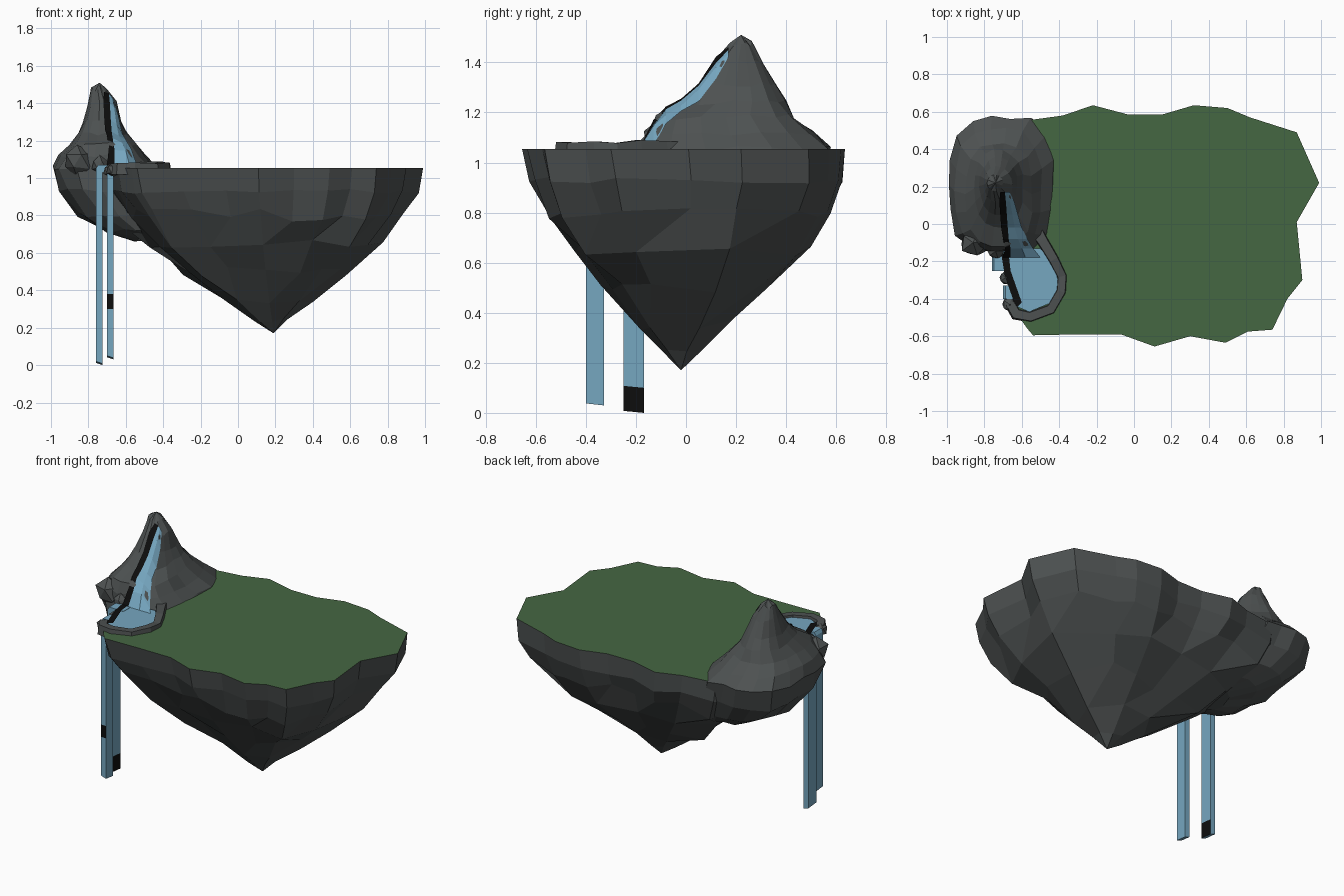
import bpy, bmesh, math, random
from mathutils import Vector
from mathutils.bvhtree import BVHTree

if "Cube" in bpy.data.objects:
    bpy.data.objects.remove(bpy.data.objects["Cube"])

random.seed(7)
TOP = 1.055


def material(name, col):
    m = bpy.data.materials.new(name)
    m.diffuse_color = (*col, 1)
    m.use_nodes = True
    m.node_tree.nodes["Principled BSDF"].inputs["Base Color"].default_value = m.diffuse_color
    return m


ROCK = material("dark rock", (0.075, 0.083, 0.083))
GRASS = material("grass green", (0.06, 0.135, 0.055))
WATER = material("water blue", (0.18, 0.385, 0.53))
BLACK = material("wet black", (0.004, 0.004, 0.004))


def finish(bm, name, mats, recalc=True):
    if recalc:
        bmesh.ops.recalc_face_normals(bm, faces=bm.faces[:])
    me = bpy.data.meshes.new(name)
    bm.to_mesh(me)
    bm.free()
    for m in mats:
        me.materials.append(m)
    ob = bpy.data.objects.new(name, me)
    bpy.context.collection.objects.link(ob)
    return ob


def bridge(bm, a, b):
    """Join two closed rings; b may have the same or half as many points."""
    n = len(a)
    if len(b) == n:
        for i in range(n):
            j = (i + 1) % n
            bm.faces.new((a[i], a[j], b[j], b[i]))
    else:
        for i in range(len(b)):
            j = (i + 1) % len(b)
            bm.faces.new((a[2 * i], a[2 * i + 1], b[i]))
            bm.faces.new((a[2 * i + 1], a[(2 * i + 2) % n], b[j], b[i]))


def fan(bm, ring, point):
    p = bm.verts.new(point)
    for i in range(len(ring)):
        bm.faces.new((ring[i], ring[(i + 1) % len(ring)], p))


# Island: grass cap outline, rock rings shrinking down to a tip
outline = [(.99, .22), (.87, .49), (.62, .57), (.50, .62), (.32, .635), (.15, .585), (-.03, .585),
           (-.22, .635), (-.38, .58), (-.6, .55), (-.72, .42), (-.78, .2), (-.76, -.05), (-.70, -.17),
           (-.67, -.32), (-.64, -.46), (-.57, -.56), (-.54, -.595), (-.3, -.59), (-.07, -.59),
           (.11, -.655), (.30, -.6), (.49, -.635), (.61, -.575), (.74, -.565), (.82, -.4),
           (.90, -.3), (.87, .01)]
tip = Vector((.19, -.02))
bm = bmesh.new()
ring = [bm.verts.new((x, y, TOP)) for x, y in outline]
bm.faces.new(ring).material_index = 1
for z, s, step, dy, js, jz in ((.93, .975, 1, .012, .012, .015), (.80, .89, 1, .012, .02, .045),
                               (.65, .73, 2, .02, .04, .025), (.50, .50, 2, .02, .05, .025),
                               (.35, .275, 4, .01, .03, .02), (.24, .10, 4, 0, .01, .015)):
    new = []
    for x, y in outline[::step]:
        k = s + random.uniform(-js, js)
        p = tip + (Vector((x, y)) - tip) * k
        new.append(bm.verts.new((p.x, p.y + dy, z + random.uniform(-jz, jz))))
    bridge(bm, ring, new)
    ring = new
fan(bm, ring, (.19, -.02, .17))
finish(bm, "island", [ROCK, GRASS])

# Mountain: squarish rings given by z, x range, y range, squareness
levels = [(.67, -.56, -.28, -.02, .30, 2), (.72, -.72, -.3, -.12, .42, 2.2), (.80, -.86, -.32, -.15, .50, 2.6),
          (.93, -.97, -.37, -.17, .56, 3.2), (1.055, -1.0, -.42, -.17, .59, 3.6),
          (1.12, -.96, -.49, -.155, .51, 3), (1.18, -.91, -.54, -.12, .44, 2.6),
          (1.24, -.86, -.59, -.02, .40, 2.2), (1.31, -.83, -.62, .045, .36, 2),
          (1.40, -.805, -.65, .11, .31, 2), (1.475, -.785, -.70, .175, .265, 2)]
bm = bmesh.new()
N = 18
ring = None
for z, x0, x1, y0, y1, p in levels:
    new = []
    for i in range(N):
        t = 2 * math.pi * i / N
        c, s = math.cos(t), math.sin(t)
        k = random.uniform(.92, 1.0) / (abs(c) ** p + abs(s) ** p) ** (1 / p)
        if z > 1.1:
            k *= 1.03
        new.append(bm.verts.new(((x0 + x1) / 2 + c * k * (x1 - x0) / 2, (y0 + y1) / 2 + s * k * (y1 - y0) / 2,
                                 z + random.uniform(-.012, .012))))
    if ring:
        bridge(bm, ring, new)
    else:
        bm.faces.new(new)
    ring = new
fan(bm, ring, (-.74, .22, 1.51))
bm.normal_update()
slope = BVHTree.FromBMesh(bm)
finish(bm, "mountain", [ROCK])

# Stream: ribbon laid on the mountain; its left column is black
POOL_Z = 1.068
path = [(.17, -.715, -.69, -.665), (.12, -.72, -.685, -.64), (.05, -.715, -.68, -.62), (-.02, -.71, -.675, -.60),
        (-.08, -.70, -.67, -.57), (-.13, -.69, -.66, -.54), (-.18, -.70, -.66, -.50)]
bm = bmesh.new()
prev = None
for y, *xs in path:
    xs = [xs[0], xs[1], (xs[1] + xs[2]) / 2, xs[2]]
    row = []
    for x in xs:
        hit = slope.ray_cast(Vector((x, y, 3)), Vector((0, 0, -1)))[0]
        row.append(bm.verts.new((x, y, max(POOL_Z, (hit.z if hit else 0) + .012))))
    if prev:
        for i in range(3):
            f = bm.faces.new((prev[i], row[i], row[i + 1], prev[i + 1]))
            f.material_index = 1 if i == 0 else 0
    prev = row
finish(bm, "stream", [WATER, BLACK], False)


def plate(name, pts, z, mat):
    b = bmesh.new()
    b.faces.new([b.verts.new((x, y, z)) for x, y in pts])
    b.normal_update()
    if b.faces[:][0].normal.z < 0:
        bmesh.ops.reverse_faces(b, faces=b.faces[:])
    finish(b, name, [mat], False)


# Pool and its dark western edge
plate("pool", [(-.70, -.14), (-.50, -.13), (-.43, -.22), (-.40, -.32), (-.44, -.42), (-.56, -.47),
               (-.63, -.44), (-.68, -.28)], POOL_Z, WATER)
plate("pool_dark_edge", [(-.71, -.16), (-.67, -.16), (-.66, -.25), (-.60, -.42), (-.63, -.45),
                         (-.69, -.28)], POOL_Z + .004, BLACK)

# Pool rim: low bank of rock swept along a path
rim = [(-.56, .02, .05), (-.49, -.09, .035), (-.43, -.19, .032), (-.385, -.28, .03), (-.39, -.36, .03),
       (-.445, -.455, .032), (-.555, -.495, .032), (-.63, -.48, .035), (-.665, -.42, .03)]
bm = bmesh.new()
prev = None
for i, (x, y, w) in enumerate(rim):
    a, b = rim[max(i - 1, 0)], rim[min(i + 1, len(rim) - 1)]
    side = Vector((b[1] - a[1], a[0] - b[0])).normalized()
    h = 1.078 + random.uniform(-.004, .012)
    row = [bm.verts.new((x + side.x * w * u, y + side.y * w * u, z))
           for u, z in ((-1, 1.02), (-.75, h), (.7, h), (1, 1.02))]
    if prev:
        bridge(bm, prev, row)
    else:
        bm.faces.new(row)
    prev = row
bm.faces.new(prev)
finish(bm, "pool_rim", [ROCK])

# Boulders between the spill points
for i, (x, y, z, r) in enumerate([(-.685, -.285, 1.04, .04), (-.665, -.43, 1.045, .045),
                                  (-.74, -.145, 1.07, .05), (-.86, -.10, 1.09, .085)]):
    bm = bmesh.new()
    bmesh.ops.create_icosphere(bm, subdivisions=1, radius=r)
    for v in bm.verts:
        v.co = v.co * random.uniform(.8, 1.1) + Vector((x, y, z))
    finish(bm, "boulder_%d" % (i + 1), [ROCK])


def waterfall(name, x0, x1, y0, y1, bottom, dark):
    """Thin slab of falling water with a lip reaching into the pool."""
    b = bmesh.new()
    prof = [(x0, bottom + .012), (x1, bottom), (x1, bottom + .1), (x1, .30), (x1, .38), (x1, 1.03), (-.645, 1.05),
            (-.645, 1.07), (x0 + .012, 1.07), (x0, 1.05), (x0, .38), (x0, .30), (x0, bottom + .1)]
    drop = .008
    A = [b.verts.new((x, y0, z + (drop if z < .2 else 0))) for x, z in prof]
    B = [b.verts.new((x, y1, z)) for x, z in prof]
    bridge(b, A, B)
    for L in (A, B):
        for q in ((0, 1, 2, 12), (12, 2, 3, 11), (11, 3, 4, 10), (10, 4, 5, 9), (9, 5, 6, 7, 8)):
            b.faces.new([L[k] for k in q])
    bmesh.ops.recalc_face_normals(b, faces=b.faces[:])
    for f in b.faces:
        c, n = f.calc_center_median(), f.normal
        f.material_index = int(dark(c, n))
    finish(b, name, [WATER, BLACK], False)


# Two waterfalls dropping off the west edge
waterfall("waterfall_left", -.76, -.725, -.25, -.168, 0,
          lambda c, n: c.z < .11 and n.x > .5)
waterfall("waterfall_right", -.70, -.665, -.40, -.328, .03,
          lambda c, n: .3 < c.z < .38 and n.y < -.5)
